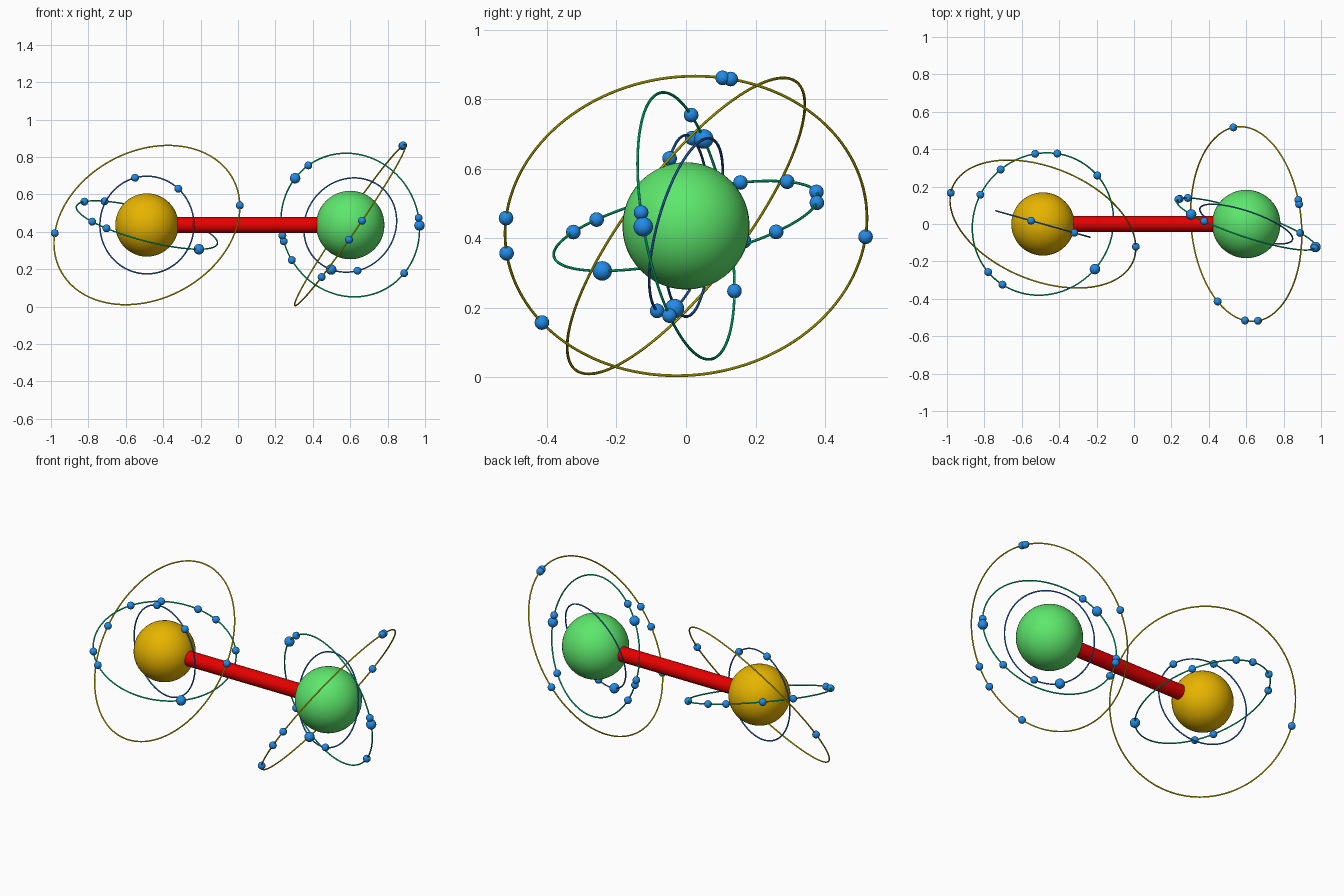
import bpy
from mathutils import Vector

cube = bpy.data.objects.get("Cube")
if cube:
    bpy.data.objects.remove(cube, do_unlink=True)


def make_material(name, rgb):
    mat = bpy.data.materials.new(name)
    mat.use_nodes = True
    mat.diffuse_color = (*rgb, 1)
    mat.node_tree.nodes["Principled BSDF"].inputs["Base Color"].default_value = (*rgb, 1)
    return mat


GOLD = make_material("gold", (0.8, 0.46, 0))
GREEN = make_material("green", (0.11, 0.8, 0.15))
RED = make_material("red", (0.8, 0, 0))
BLUE = make_material("blue", (0.016, 0.26, 0.8))
RING_YELLOW = make_material("ring yellow", (0.8, 0.72, 0))
RING_TEAL = make_material("ring teal", (0, 0.8, 0.3))
RING_BLUE = make_material("ring blue", (0.03, 0.22, 0.8))


def finish(name, mat):
    obj = bpy.context.object
    obj.name = name
    obj.data.materials.append(mat)
    bpy.ops.object.shade_smooth_by_angle()


def ball(name, centre, radius, mat, segments=24):
    bpy.ops.mesh.primitive_uv_sphere_add(
        segments=segments, ring_count=segments // 2, radius=radius, location=centre)
    finish(name, mat)


def orbit(name, centre, radius, normal, mat, electrons):
    """Thin ring facing along normal, with small balls snapped onto it."""
    normal = Vector(normal).normalized()
    bpy.ops.mesh.primitive_torus_add(
        major_segments=128, minor_segments=8, major_radius=radius, minor_radius=0.004,
        location=centre, rotation=normal.to_track_quat("Z", "Y").to_euler())
    finish(name + "_ring", mat)
    for i, (x, y, z, size) in enumerate(electrons):
        d = Vector((x, y, z)) - centre
        d -= normal * d.dot(normal)
        ball(f"{name}_electron_{i + 1}", centre + d.normalized() * radius, size, BLUE)


# Two nuclei and the bond between them
right_centre = Vector((-0.487, 0, 0.436))
left_centre = Vector((0.6, 0, 0.436))
ball("right_nucleus", right_centre, 0.169, GOLD, 48)
ball("left_nucleus", left_centre, 0.183, GREEN, 48)
bpy.ops.mesh.primitive_cylinder_add(
    vertices=32, radius=0.043, depth=(left_centre - right_centre).length,
    location=(right_centre + left_centre) / 2, rotation=(0, 1.5708, 0))
finish("bond", RED)

S, L = 0.021, 0.028  # small and large electron radii
INNER, MIDDLE, OUTER = 0.261, 0.39, 0.522

# Orbits of the right atom
orbit("right_inner", right_centre, INNER, (0.27, 0.963, 0), RING_BLUE,
      [(-0.55, 0.02, 0.69, S), (-0.32, -0.05, 0.63, S)])
orbit("right_middle", right_centre, MIDDLE, (0.25, -0.218, 0.943), RING_TEAL,
      [(-0.53, 0.38, 0.53, S), (-0.41, 0.38, 0.5, S), (-0.72, 0.3, 0.57, S),
       (-0.2, 0.26, 0.41, S), (-0.83, 0.16, 0.57, S), (-0.78, -0.26, 0.46, S),
       (-0.7, -0.32, 0.42, S), (-0.21, -0.24, 0.31, L)])
orbit("right_outer", right_centre, OUTER, (0.307, 0.756, -0.579), RING_YELLOW,
      [(-0.98, 0.17, 0.39, S), (0, -0.12, 0.54, S)])

# Orbits of the left atom
orbit("left_inner", left_centre, INNER, (0.31, 0.912, -0.26), RING_BLUE,
      [(0.5, -0.03, 0.2, L), (0.64, -0.08, 0.19, S)])
orbit("left_middle", left_centre, MIDDLE, (0.31, 0.93, 0.175), RING_TEAL,
      [(0.37, 0.01, 0.76, S), (0.3, 0.05, 0.69, L), (0.235, 0.14, 0.38, S),
       (0.246, 0.14, 0.35, S), (0.29, 0.14, 0.25, S), (0.89, -0.04, 0.18, S),
       (0.97, -0.13, 0.475, S), (0.97, -0.12, 0.434, L)])
orbit("left_outer", left_centre, OUTER, (0.82, 0.075, -0.563), RING_YELLOW,
      [(0.88, 0.105, 0.863, S), (0.885, 0.13, 0.86, S), (0.53, 0.52, 0.405, S),
       (0.66, -0.515, 0.46, S), (0.59, -0.515, 0.36, S), (0.45, -0.41, 0.16, S)])
